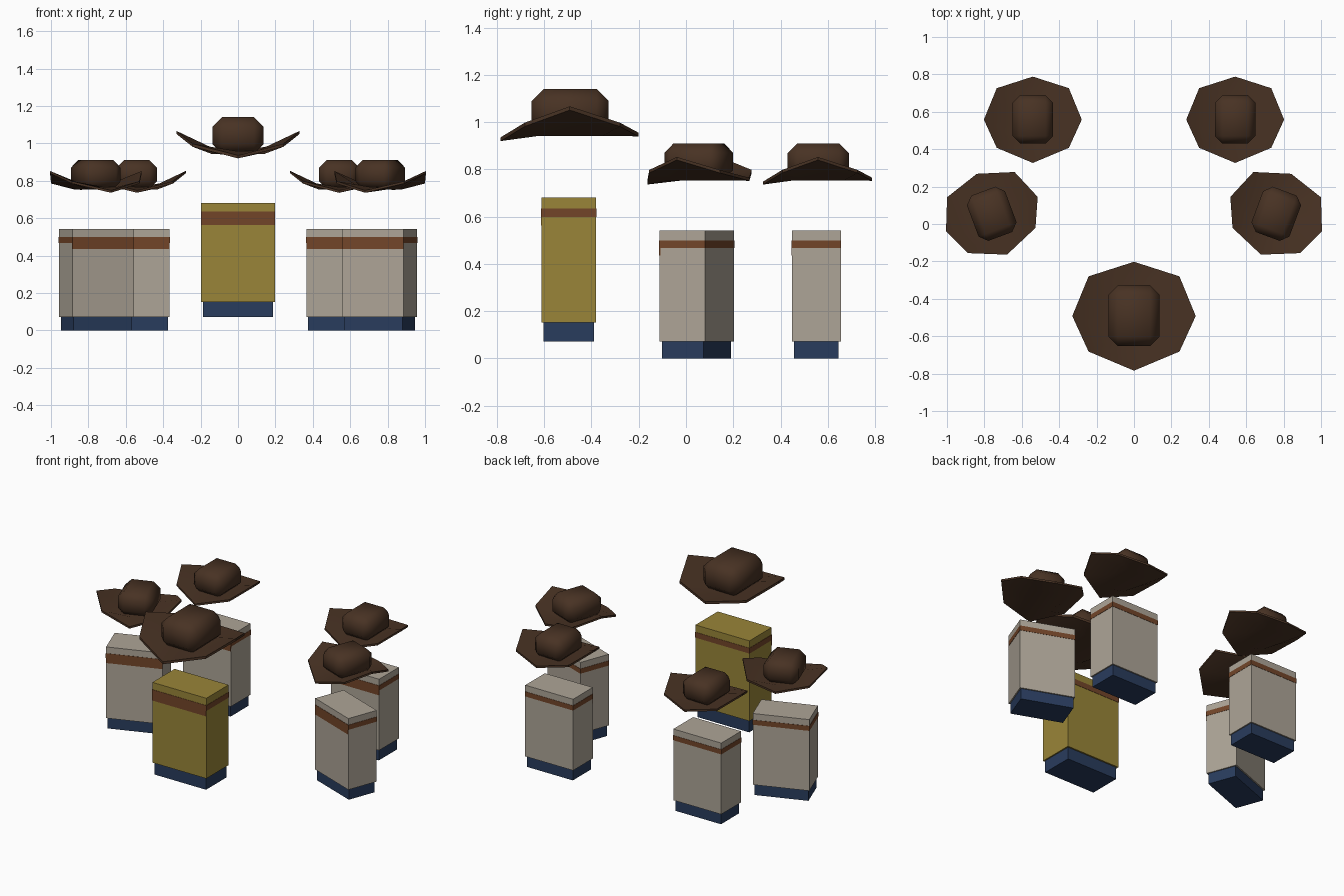
import bpy, bmesh
from math import radians
from mathutils import Matrix, Vector

if "Cube" in bpy.data.objects:
    bpy.data.objects.remove(bpy.data.objects["Cube"])


def material(name, rgb):
    m = bpy.data.materials.new(name)
    m.diffuse_color = (*rgb, 1)
    m.use_nodes = True
    m.node_tree.nodes["Principled BSDF"].inputs["Base Color"].default_value = m.diffuse_color
    return m


FELT = material("brown_felt", (0.065, 0.032, 0.017))
YELLOW = material("yellow_cloth", (0.32, 0.235, 0.04))
CREAM = material("cream_cloth", (0.42, 0.375, 0.31))
LEATHER = material("leather", (0.17, 0.06, 0.022))
DENIM = material("denim", (0.022, 0.045, 0.11))


def finish(name, bm, mat, matrix):
    bmesh.ops.recalc_face_normals(bm, faces=bm.faces)
    me = bpy.data.meshes.new(name)
    bm.to_mesh(me)
    bm.free()
    me.transform(matrix)
    me.materials.append(mat)
    ob = bpy.data.objects.new(name, me)
    bpy.context.collection.objects.link(ob)
    return ob


def smooth(ob, angle):
    bpy.ops.object.select_all(action='DESELECT')
    ob.select_set(True)
    bpy.context.view_layer.objects.active = ob
    bpy.ops.object.shade_smooth_by_angle(angle=radians(angle))


def box(name, lo, hi, mat, matrix, bevel=0):
    lo, hi = Vector(lo), Vector(hi)
    bm = bmesh.new()
    bmesh.ops.create_cube(bm, size=1, matrix=Matrix.Translation((lo + hi) / 2)
                          @ Matrix.Diagonal((*(hi - lo), 1)))
    if bevel:
        bmesh.ops.bevel(bm, geom=bm.edges[:], offset=bevel, segments=1, affect='EDGES')
    return finish(name, bm, mat, matrix)


def brim(name, matrix, scale):
    # eight-sided brim: low at front and back, curled up at the sides
    outer = [(0, -.292, .016), (.243, -.19, .078), (.33, 0, .147), (.243, .212, .078),
             (0, .29, .036), (-.243, .212, .078), (-.33, 0, .147), (-.243, -.19, .078)]
    inner = [(0, -.17), (.1, -.13), (.137, 0), (.1, .14),
             (0, .175), (-.1, .14), (-.137, 0), (-.1, -.13)]
    bm = bmesh.new()
    o = [bm.verts.new(p) for p in outer]
    i = [bm.verts.new((x, y, .038)) for x, y in inner]
    for k in range(8):
        n = (k + 1) % 8
        bm.faces.new((o[k], o[n], i[n], i[k]))
    bm.faces.new(i)
    top = bm.faces[:]
    # thickness: drop a copy below the top surface
    ext = bmesh.ops.extrude_face_region(bm, geom=top, use_keep_orig=True)
    new = [v for v in ext["geom"] if isinstance(v, bmesh.types.BMVert)]
    bmesh.ops.translate(bm, verts=new, vec=(0, 0, -.016))
    smooth(finish(name, bm, FELT, matrix), 35)


def figure(tag, shirt, body_pos, body_scale, hat_pos, hat_scale, turn=0):
    rot = Matrix.Rotation(radians(turn), 4, 'Z')
    b = Matrix.Translation(body_pos) @ rot @ Matrix.Scale(body_scale, 4)
    h = Matrix.Translation(hat_pos) @ rot @ Matrix.Scale(hat_scale, 4)
    # body blocks
    box(tag + "_trousers", (-.188, -.106, 0), (.188, .106, .08), DENIM, b)
    box(tag + "_torso", (-.197, -.116, .08), (.197, .116, .61), shirt, b)
    # narrow band all round, deeper on the front
    box(tag + "_band", (-.199, -.118, .527), (.199, .118, .563), LEATHER, b)
    box(tag + "_front_band", (-.197, -.118, .491), (.197, -.11, .53), LEATHER, b)
    # hat
    brim(tag + "_hat_brim", h, hat_scale)
    smooth(box(tag + "_hat_crown", (-.137, -.161, .026), (.137, .165, .22), FELT, h, .051), 60)


figure("leader", YELLOW, (0, -.496, .072), 1, (0, -.492, .92), 1)
for side, s in (("left", -1), ("right", 1)):
    figure(side + "_rear", CREAM, (s * .541, .552, 0), .887, (s * .541, .558, .736), .793)
    figure(side + "_middle", CREAM, (s * .757, .045, 0), .887,
           (s * .76, .053, .736), .793, -s * 20.5)
